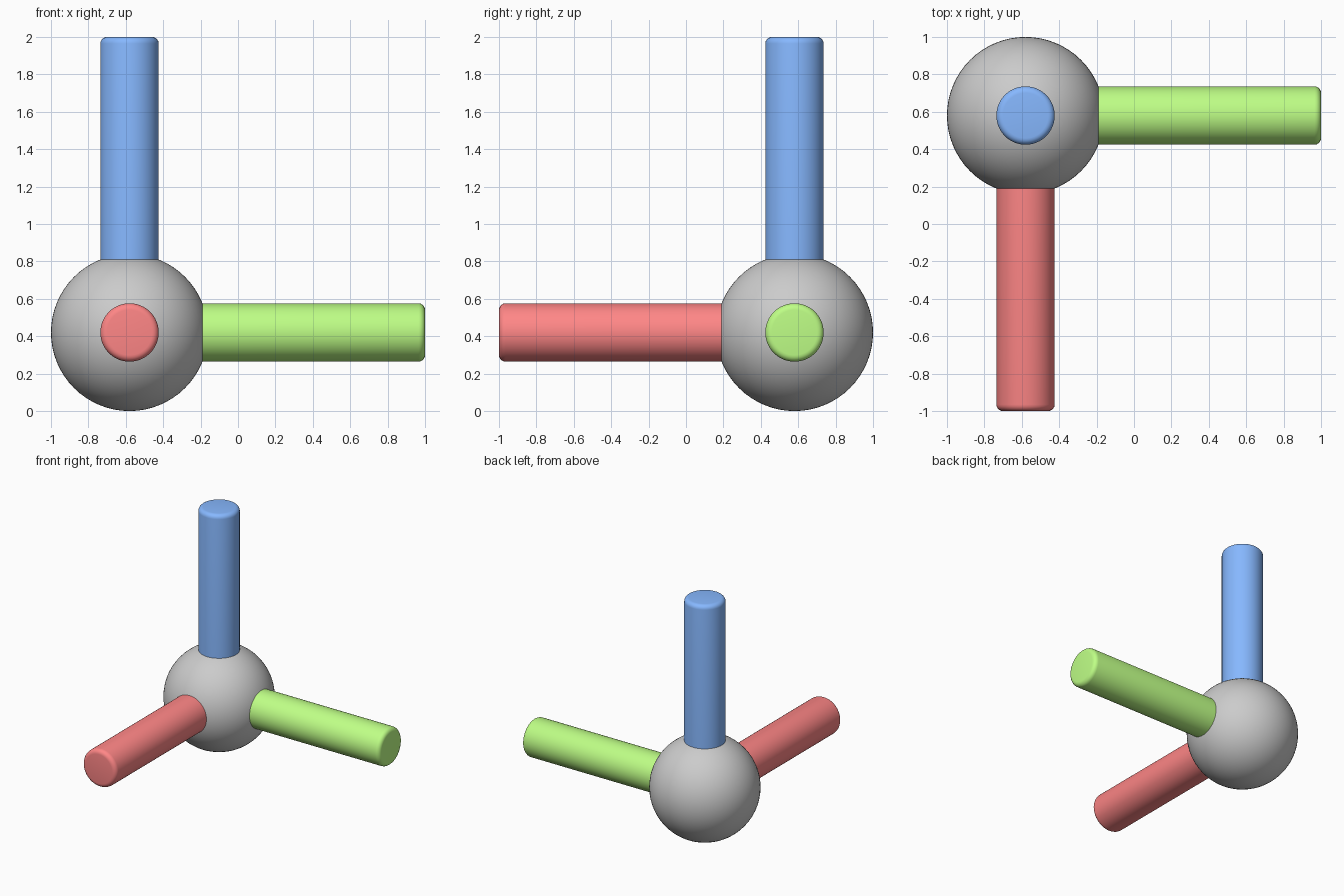
import bpy, bmesh
from math import radians
from mathutils import Vector

if "Cube" in bpy.data.objects:
    bpy.data.objects.remove(bpy.data.objects["Cube"])

CENTRE = Vector((-0.58, 0.58, 0.42))
BALL_R, ROD_R, REACH, ROUND = 0.42, 0.156, 1.58, 0.035


def finish(name, bm, color=None):
    mesh = bpy.data.meshes.new(name)
    bm.to_mesh(mesh)
    bm.free()
    obj = bpy.data.objects.new(name, mesh)
    bpy.context.collection.objects.link(obj)
    obj.location = CENTRE
    if color:
        mat = bpy.data.materials.new(name + "_colour")
        mat.diffuse_color = (*color, 1)
        mat.use_nodes = True
        mat.node_tree.nodes["Principled BSDF"].inputs["Base Color"].default_value = mat.diffuse_color
        mesh.materials.append(mat)
    bpy.ops.object.select_all(action='DESELECT')
    obj.select_set(True)
    bpy.context.view_layer.objects.active = obj
    bpy.ops.object.shade_smooth_by_angle(angle=radians(35))
    return obj


def rod(name, direction, color):
    # Cylinder from the ball centre along +z, with a rounded outer rim
    bm = bmesh.new()
    bmesh.ops.create_cone(bm, cap_ends=True, segments=64,
                          radius1=ROD_R, radius2=ROD_R, depth=REACH)
    bmesh.ops.translate(bm, verts=bm.verts, vec=(0, 0, REACH / 2))
    rim = [e for e in bm.edges if all(v.co.z > REACH / 2 for v in e.verts)]
    bmesh.ops.bevel(bm, geom=rim, offset=ROUND, segments=5,
                    profile=0.5, affect='EDGES')
    # Turn the rod to its axis
    turn = Vector((0, 0, 1)).rotation_difference(Vector(direction))
    bmesh.ops.rotate(bm, verts=bm.verts, cent=(0, 0, 0), matrix=turn.to_matrix())
    finish(name, bm, color)


# Central ball
ball = bmesh.new()
bmesh.ops.create_uvsphere(ball, u_segments=64, v_segments=32, radius=BALL_R)
finish("ball", ball)

# Three coloured axis rods
rod("front_rod", (0, -1, 0), (1.0, 0.24, 0.24))
rod("right_rod", (1, 0, 0), (0.52, 1.0, 0.24))
rod("upright_rod", (0, 0, 1), (0.24, 0.48, 1.0))
